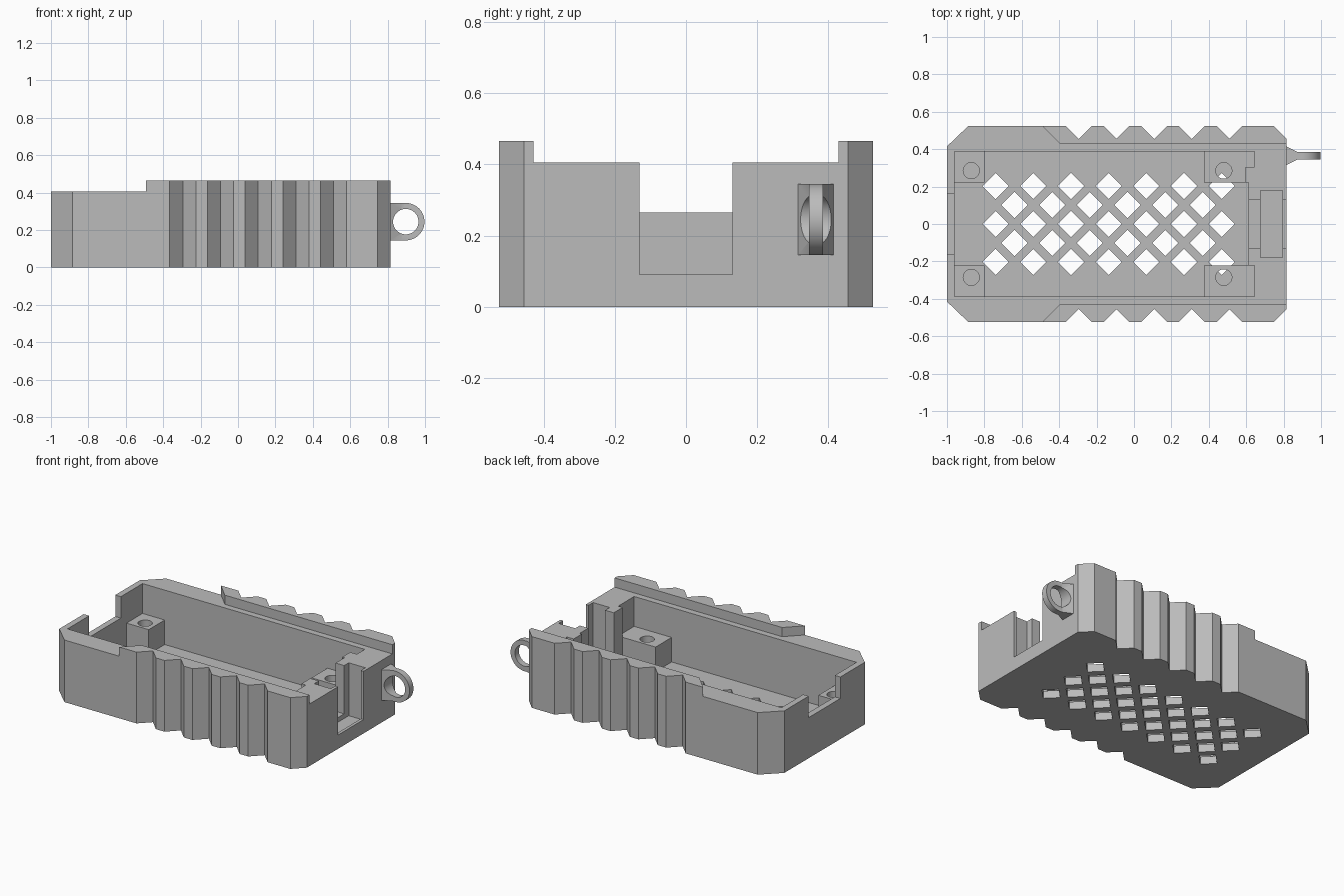
import bpy, bmesh, math

cube = bpy.data.objects.get("Cube")
if cube:
    bpy.data.objects.remove(cube, do_unlink=True)

grey = bpy.data.materials.new("plain grey")
grey.use_nodes = True
COLOUR = (0.5, 0.5, 0.5, 1)
grey.diffuse_color = COLOUR
grey.node_tree.nodes["Principled BSDF"].inputs["Base Color"].default_value = COLOUR

BODY_H, RAIL_H, FLOOR, POST_H = 0.405, 0.465, 0.05, 0.21
END = 0.815


def prisms(name, outlines, z0, z1):
    """Extrude one or more xy outlines between two heights."""
    bm = bmesh.new()
    for pts in outlines:
        face = bm.faces.new([bm.verts.new((x, y, z0)) for x, y in pts])
        top = bmesh.ops.extrude_face_region(bm, geom=[face])["geom"]
        for v in top:
            if isinstance(v, bmesh.types.BMVert):
                v.co.z = z1
    bmesh.ops.recalc_face_normals(bm, faces=bm.faces)
    mesh = bpy.data.meshes.new(name)
    bm.to_mesh(mesh)
    bm.free()
    mesh.materials.append(grey)
    obj = bpy.data.objects.new(name, mesh)
    bpy.context.collection.objects.link(obj)
    return obj


def rect(x0, x1, y0, y1):
    return [(x0, y0), (x1, y0), (x1, y1), (x0, y1)]


def disc(cx, cy, r, n=48, start=0, sweep=math.tau):
    return [(cx + r * math.cos(start + sweep * i / n),
             cy + r * math.sin(start + sweep * i / n)) for i in range(n)]


def combine(target, tool, operation="DIFFERENCE"):
    """Apply a boolean and discard the tool."""
    tool.hide_render = True
    mod = target.modifiers.new("cut", "BOOLEAN")
    mod.operation, mod.solver, mod.object = operation, "EXACT", tool
    bpy.context.view_layer.objects.active = target
    bpy.ops.object.modifier_apply(modifier=mod.name)
    bpy.data.objects.remove(tool, do_unlink=True)


def smooth(obj):
    bpy.ops.object.select_all(action="DESELECT")
    obj.select_set(True)
    bpy.context.view_layer.objects.active = obj
    bpy.ops.object.shade_smooth_by_angle(angle=math.radians(30))


# Tray outline: chamfered corners and V grooves along the long sides
side = [(-1, -0.415), (-0.885, -0.525)]
for i in range(5):
    x = -0.295 + 0.2015 * i
    side += [(x - 0.07, -0.525), (x, -0.455), (x + 0.07, -0.525)]
side += [(0.745, -0.525), (END, -0.455)]
outline = side + [(x, -y) for x, y in reversed(side)]
tray = prisms("tray", [outline], 0, RAIL_H)

# Lower the top between the two grip rails
half = [(-1.1, -0.6), (-0.565, -0.6), (-0.395, -0.428), (0.9, -0.428)]
combine(tray, prisms("rail_cutter", [half + [(x, -y) for x, y in reversed(half)]],
                     BODY_H, 0.6))

# Main cavity, stepped around the end block
combine(tray, prisms("cavity_cutter", [[
    (-0.96, -0.387), (0.645, -0.387), (0.645, -0.222), (0.613, -0.222),
    (0.613, 0.222), (0.597, 0.222), (0.597, 0.305), (0.645, 0.305),
    (0.645, 0.387), (-0.96, 0.387)]], FLOOR, 0.6))

# Openings in both end walls and the wider slot in the thick one
combine(tray, prisms("notch_cutter", [rect(-1.1, -0.9, -0.163, 0.163)], 0.265, 0.6))
combine(tray, prisms("window_cutter", [rect(0.58, 0.9, -0.131, 0.131)], 0.09, 0.6))
combine(tray, prisms("slot_cutter", [rect(0.675, 0.795, -0.178, 0.178)], 0.06, 0.6))

# Diamond vent lattice in the floor
vents = []
for row in range(5):
    odd = row % 2
    for col in range(7 - odd):
        centre = (-0.74 + 0.2015 * (col + odd / 2), 0.1015 * (row - 2))
        vents.append(disc(*centre, 0.07, 4))
combine(tray, prisms("vent_cutter", vents, -0.1, FLOOR + 0.02))

# Four screw posts
for end, x0, x1, hole in (("right", -0.97, -0.8, -0.87), ("left", 0.375, 0.65, 0.48)):
    for place, s in (("front", -1), ("back", 1)):
        post = prisms(f"{place}_{end}_screw_post",
                      [rect(x0, x1, *sorted((s * 0.222, s * 0.395)))], FLOOR, POST_H)
        combine(post, prisms("hole_cutter", [disc(hole, s * 0.285, 0.043)], 0, 0.4))
        smooth(post)

# Lanyard loop: flared root joined to a thin rounded plate, with a round hole
CX, CZ, R, Y = 0.897, 0.245, 0.1, 0.365


def upright(name, pts, y0, y1):
    """Prism whose outline lies in the xz plane."""
    obj = prisms(name, [pts], -y1, -y0)
    for v in obj.data.vertices:
        v.co = (v.co.x, -v.co.z, v.co.y)
    return obj


loop = prisms("lanyard_loop", [[(END, Y - 0.05), (0.875, Y - 0.02),
                                (0.875, Y + 0.02), (END, Y + 0.05)]], CZ - R, CZ + R)
arc = disc(CX, CZ, R, 32, -math.pi / 2, math.pi) + [(CX, CZ + R)]
plate = upright("plate", [(END, CZ - R)] + arc + [(END, CZ + R)], Y - 0.02, Y + 0.02)
combine(loop, plate, "UNION")
combine(loop, upright("eye_cutter", disc(CX, CZ, 0.068), 0.2, 0.5))
smooth(loop)
